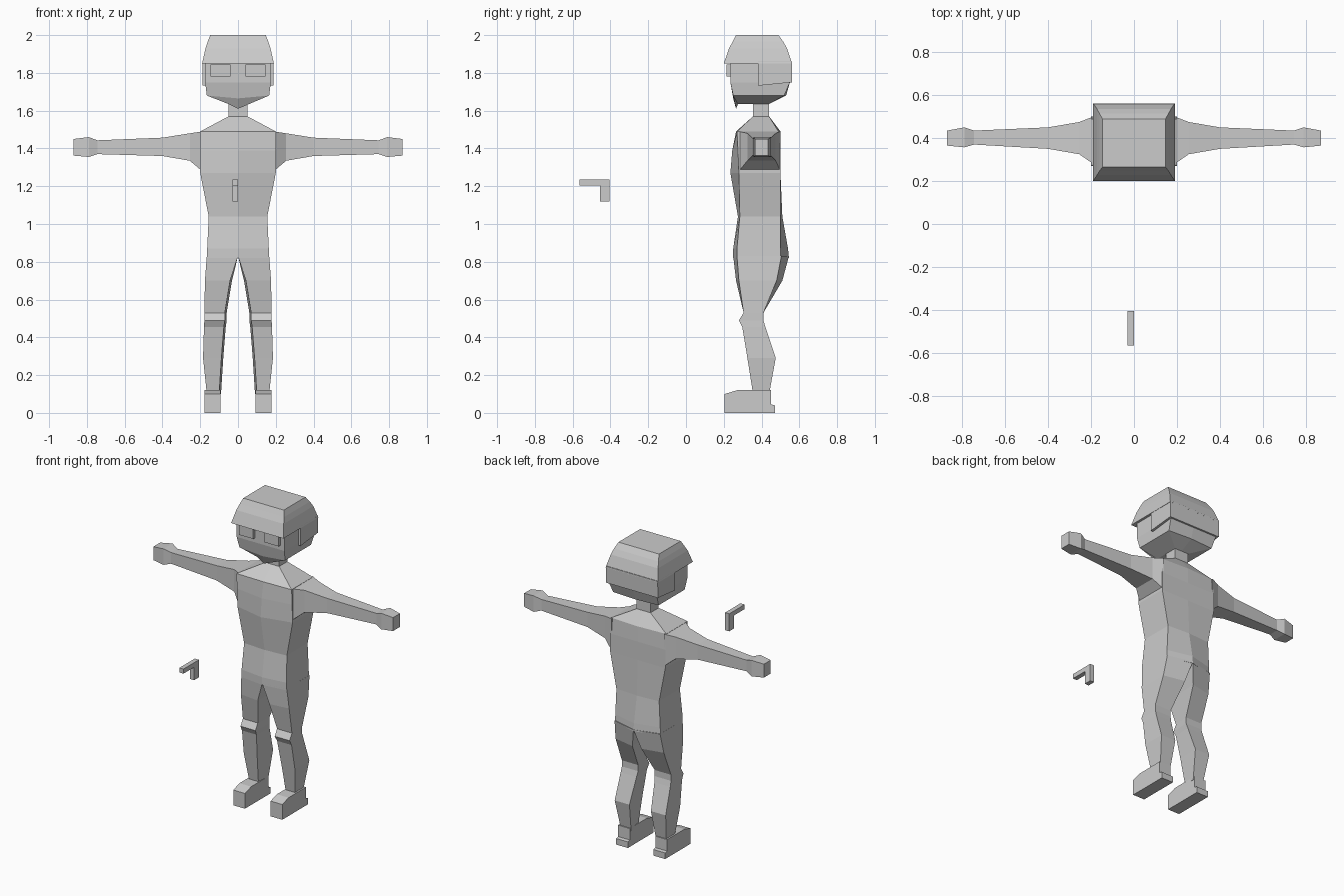
import bpy
import bmesh

default = bpy.data.objects.get("Cube")
if default:
    bpy.data.objects.remove(default, do_unlink=True)

grey = bpy.data.materials.new("plain grey")
grey.use_nodes = True
colour = (0.6, 0.6, 0.6, 1)
grey.diffuse_color = colour
grey.node_tree.nodes["Principled BSDF"].inputs["Base Color"].default_value = colour


def loft(name, rings, mirrored=False):
    """Bridge a stack of rings with equal point counts and cap both ends."""
    bm = bmesh.new()
    loops = [[bm.verts.new(point) for point in ring] for ring in rings]
    count = len(loops[0])
    for lower, upper in zip(loops, loops[1:]):
        for i in range(count):
            j = (i + 1) % count
            bm.faces.new((lower[i], lower[j], upper[j], upper[i]))
    bm.faces.new(loops[0])
    bm.faces.new(loops[-1])
    bmesh.ops.recalc_face_normals(bm, faces=bm.faces)
    mesh = bpy.data.meshes.new(name)
    bm.to_mesh(mesh)
    bm.free()
    mesh.materials.append(grey)
    obj = bpy.data.objects.new(name, mesh)
    bpy.context.collection.objects.link(obj)
    if mirrored:
        obj.modifiers.new("mirror", 'MIRROR').use_clip = False
    return obj


def rect(z, half, front, back):
    """Centred rectangular ring."""
    return [(-half, front, z), (half, front, z), (half, back, z), (-half, back, z)]


def body_ring(z, half, ridge, front, back, spine, drop=0):
    """Symmetric ring with a front ridge and a spine on the centre line."""
    return [(0, ridge, z - drop), (half, front, z), (half, back, z),
            (0, spine, z), (-half, back, z), (-half, front, z)]


def box(name, x, y, z, mirrored=False):
    rings = [[(x[0], y[0], h), (x[1], y[0], h), (x[1], y[1], h), (x[0], y[1], h)] for h in z]
    return loft(name, rings, mirrored)


def extrude_side(name, outline, left, right, mirrored=False):
    """Extrude a side outline of y, z points along x."""
    return loft(name, [[(x, y, z) for y, z in outline] for x in (left, right)], mirrored)


# Torso, from the hips up to the shoulder slope
loft("torso", [body_ring(*ring) for ring in (
    (.82, .165, .25, .27, .5, .545),
    (.87, .163, .25, .27, .5, .54),
    (1.04, .155, .275, .285, .5, .51),
    (1.27, .2, .235, .28, .5, .5),
    (1.39, .2, .245, .275, .5, .5),
    (1.49, .2, .265, .27, .49, .5),
    (1.57, .05, .355, .355, .44, .44),
)])
loft("neck", [rect(1.55, .05, .355, .44), rect(1.66, .05, .355, .44)])

# Arms with fists, stretched out sideways
arm = []
for x, low, high, front, back in (
    (.19, 1.28, 1.49, .28, .5),
    (.255, 1.335, 1.48, .325, .475),
    (.4, 1.36, 1.457, .35, .45),
    (.745, 1.37, 1.443, .37, .435),
    (.79, 1.355, 1.46, .357, .45),
    (.87, 1.362, 1.45, .365, .435),
):
    arm.append([(x, front, low), (x, back, low), (x, back, high), (x, front, high)])
loft("arm", arm, mirrored=True)

# Legs with bulging knees and calves
leg = []
for z, inner, outer, front, back, slant in (
    (.83, .0, .165, .25, .545, .02),
    (.7, .042, .175, .265, .51, .015),
    (.53, .07, .178, .305, .41, 0),
    (.49, .07, .178, .28, .41, 0),
    (.455, .075, .18, .298, .42, 0),
    (.29, .088, .185, .325, .475, 0),
    (.1, .1, .165, .355, .44, 0),
):
    leg.append([(inner, front, z), (outer, front + slant, z),
                (outer, back - slant * 2, z), (inner - .01 if inner else 0, back, z)])
loft("leg", leg, mirrored=True)

# Boots with a small heel ledge
extrude_side("boot", [(.205, 0), (.205, .1), (.27, .12), (.45, .12),
                      (.45, .045), (.47, .04), (.47, 0)], .093, .178, mirrored=True)

# Head with a pointed chin
loft("head", [body_ring(*ring) for ring in (
    (1.635, .05, .265, .275, .44, .44, .025),
    (1.68, .165, .25, .25, .52, .53, .015),
    (1.75, .174, .235, .235, .55, .55),
    (1.86, .174, .235, .235, .55, .55),
)])

# Helmet crown with brim, and the guard around the back of the head
loft("helmet_crown", [
    rect(1.85, .19, .2, .562),
    rect(1.93, .172, .228, .535),
    rect(1.965, .161, .247, .515),
    rect(2, .147, .265, .49),
])
extrude_side("helmet_guard", [(.38, 1.86), (.38, 1.732), (.56, 1.75), (.562, 1.86)], -.188, .188)

# Goggle lenses under the brim
box("goggle_lens", (.04, .145), (.215, .24), (1.78, 1.845), mirrored=True)

# Pistol floating in front of the figure
extrude_side("pistol", [(-.565, 1.205), (-.565, 1.235), (-.405, 1.235),
                        (-.405, 1.12), (-.455, 1.12), (-.455, 1.205)], -.03, 0)
